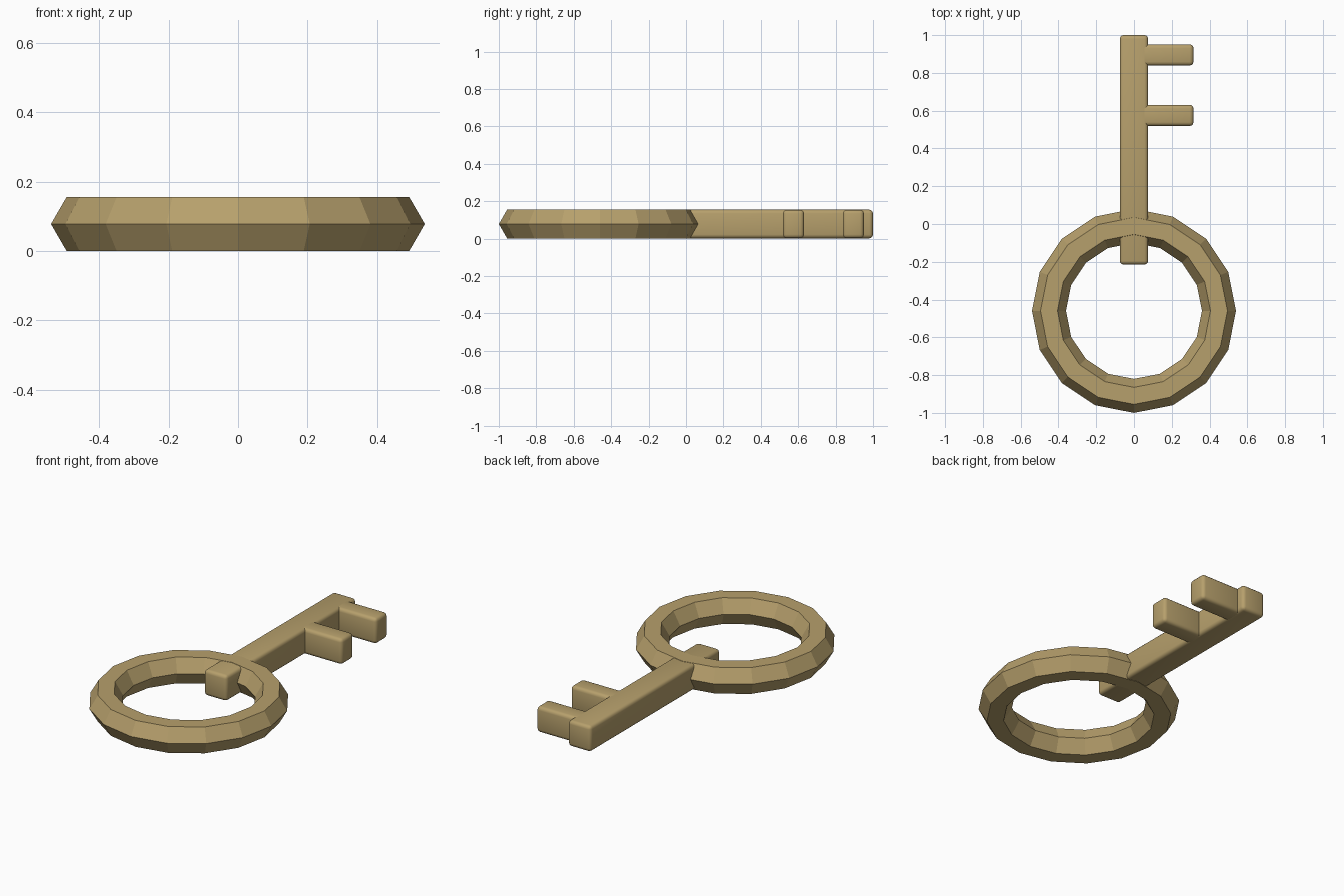
import bpy
import math

cube = bpy.data.objects.get("Cube")
if cube:
    bpy.data.objects.remove(cube, do_unlink=True)

brass = bpy.data.materials.new("aged brass")
brass.use_nodes = True
colour = (0.47, 0.35, 0.15, 1)
brass.diffuse_color = colour
brass.node_tree.nodes["Principled BSDF"].inputs["Base Color"].default_value = colour

MID_Z = 0.078


def bar(name, x, y, thickness):
    """Rounded bar spanning the given x and y ranges."""
    bpy.ops.mesh.primitive_cube_add(
        size=1, location=(sum(x) / 2, sum(y) / 2, MID_Z))
    obj = bpy.context.object
    obj.name = name
    obj.scale = (x[1] - x[0], y[1] - y[0], thickness)
    bpy.ops.object.transform_apply(location=False, rotation=False, scale=True)
    bevel = obj.modifiers.new("rounded edges", "BEVEL")
    bevel.width = 0.02
    bevel.segments = 3
    bpy.ops.object.modifier_apply(modifier=bevel.name)
    bpy.ops.object.shade_smooth_by_angle(angle=math.radians(35))
    obj.data.materials.append(brass)


# Faceted ring handle with a hexagonal section
bpy.ops.mesh.primitive_torus_add(
    major_segments=16, minor_segments=6, major_radius=0.45,
    minor_radius=0.09, location=(0, -0.46, MID_Z))
ring = bpy.context.object
ring.name = "ring_handle"
ring.data.materials.append(brass)
bpy.ops.object.shade_flat()

# Shaft passing through the ring
bar("shaft", (-0.075, 0.075), (-0.215, 1.0), 0.153)

# Two teeth on the left side
for name, y in (("inner_tooth", 0.575), ("end_tooth", 0.895)):
    bar(name, (0.03, 0.315), (y - 0.056, y + 0.056), 0.152)
